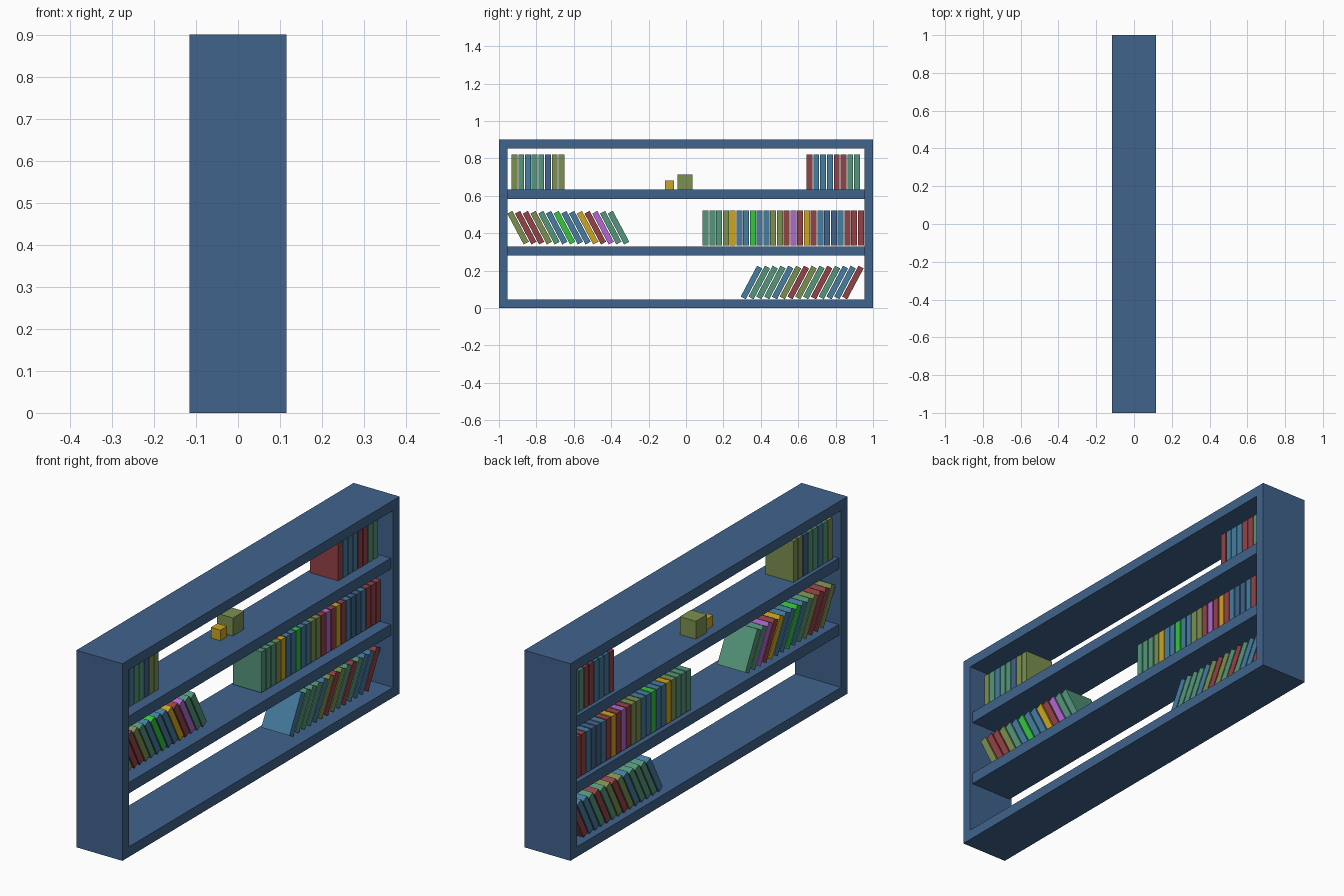
import bpy, math
from mathutils import Vector

if "Cube" in bpy.data.objects:
    bpy.data.objects.remove(bpy.data.objects["Cube"])

# Flat colours (linear)
COLOURS = {
    "frame_blue": (0.052, 0.125, 0.265),
    "red": (0.30, 0.055, 0.062),
    "sea_green": (0.09, 0.305, 0.20),
    "olive": (0.20, 0.28, 0.08),
    "yellow": (0.61, 0.376, 0.015),
    "steel_blue": (0.061, 0.205, 0.352),
    "bright_green": (0.034, 0.565, 0.048),
    "purple": (0.43, 0.141, 0.645),
}
MATS = {}
for name, rgb in COLOURS.items():
    MATS[name] = bpy.data.materials.new(name)
    MATS[name].diffuse_color = (*rgb, 1)
KEY = dict(f="frame_blue", r="red", g="sea_green", o="olive", y="yellow",
           s="steel_blue", b="bright_green", p="purple")


def make(name, verts, faces, colour):
    me = bpy.data.meshes.new(name)
    me.from_pydata(verts, [], faces)
    me.materials.append(MATS[colour])
    ob = bpy.data.objects.new(name, me)
    bpy.context.collection.objects.link(ob)
    return ob


def box(name, x0, x1, y0, y1, z0, z1, colour, lean=0.0):
    c = Vector(((x0 + x1) / 2, (y0 + y1) / 2, (z0 + z1) / 2))
    verts = [Vector((x, y, z)) - c for x in (x0, x1) for y in (y0, y1) for z in (z0, z1)]
    faces = [(0, 1, 3, 2), (4, 6, 7, 5), (0, 4, 5, 1), (2, 3, 7, 6), (0, 2, 6, 4), (1, 5, 7, 3)]
    ob = make(name, verts, faces, colour)
    ob.location = c
    ob.rotation_euler.x = lean
    return ob


# Outer frame: a rectangular ring given depth
D, T = 0.116, 0.046
outer = [(-1, 0), (1, 0), (1, 0.9), (-1, 0.9)]
inner = [(-1 + T, T), (1 - T, T), (1 - T, 0.9 - T), (-1 + T, 0.9 - T)]
verts = [(x, y, z) for x in (D, -D) for y, z in outer + inner]
faces = []
for i in range(4):
    j = (i + 1) % 4
    faces += [(i, j, j + 4, i + 4), (i + 8, i + 12, j + 12, j + 8),
              (i, i + 8, j + 8, j), (i + 4, j + 4, j + 12, i + 12)]
make("bookcase_frame", verts, faces, "frame_blue")

# Two shelves, slightly recessed
for name, z in (("lower_shelf", 0.28), ("upper_shelf", 0.583)):
    box(name, -0.104, 0.104, -1 + T, 1 - T, z, z + 0.05, "frame_blue")

# Books
BX0, BX1, H, W = -0.087, 0.055, 0.187, 0.031


def book_row(name, colours, y_first, y_last, z_bottom, lean=0.0):
    """Evenly spaced books between two centre positions along y."""
    half = (H * math.cos(lean) + W * abs(math.sin(lean))) / 2
    zc = z_bottom + half
    for i, k in enumerate(colours):
        y = y_first + (y_last - y_first) * i / (len(colours) - 1)
        box(f"{name}_{i + 1}", BX0, BX1, y - W / 2, y + W / 2,
            zc - H / 2, zc + H / 2, KEY[k], lean)


LEAN = math.radians(28)
book_row("top_left_book", "ogsggfoo", -0.917, -0.666, 0.634)
book_row("top_right_book", "rsssrrgg", 0.660, 0.915, 0.634)
book_row("middle_right_book", "gggoyssbssoorpryrsffsrrr", 0.105, 0.935, 0.335)
book_row("middle_leaning_book", "orrogsbssyrpgg", -0.898, -0.361, 0.34, LEAN)
book_row("bottom_leaning_book", "sgggsorogrgssr", 0.350, 0.892, 0.047, -LEAN)

# Ornament cubes
box("large_cube", -0.075, 0.006, -0.045, 0.036, 0.633, 0.715, "olive")
box("small_cube", -0.058, -0.010, -0.113, -0.065, 0.633, 0.681, "yellow")

for m in bpy.data.materials:
    if m.users and not m.is_grease_pencil:
        m.use_nodes = True
        m.node_tree.nodes["Principled BSDF"].inputs["Base Color"].default_value = m.diffuse_color
